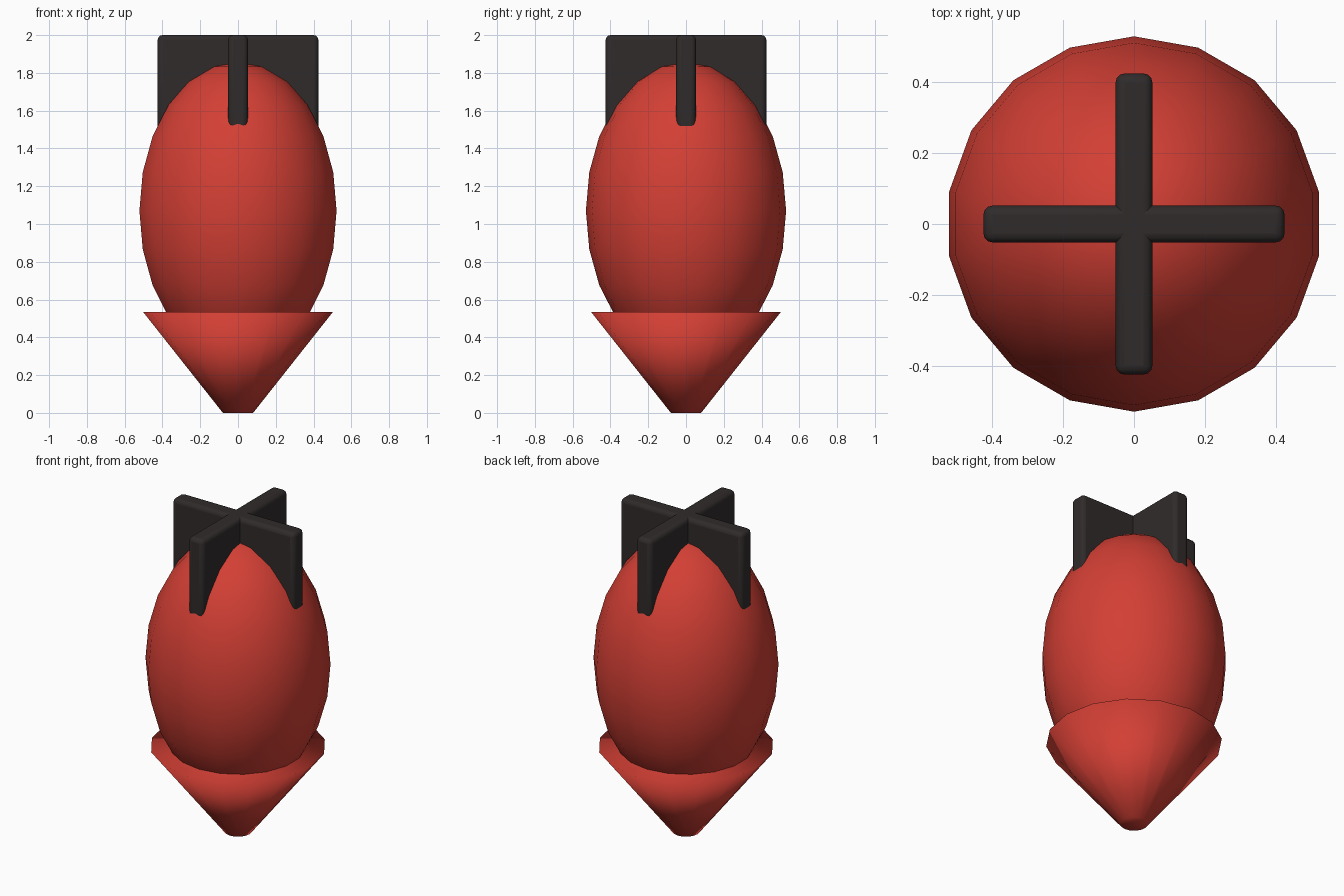
import bpy
import math

if "Cube" in bpy.data.objects:
    bpy.data.objects.remove(bpy.data.objects["Cube"])


def make_material(name, color):
    mat = bpy.data.materials.new(name)
    mat.diffuse_color = color
    mat.use_nodes = True
    mat.node_tree.nodes["Principled BSDF"].inputs["Base Color"].default_value = mat.diffuse_color
    return mat


red = make_material("red_paint", (0.65, 0.05, 0.035, 1))
black = make_material("black_metal", (0.03, 0.024, 0.024, 1))


def finish(name, mat):
    obj = bpy.context.object
    obj.name = name
    obj.data.materials.append(mat)
    return obj


# Egg-shaped body: stretched sphere
bpy.ops.mesh.primitive_uv_sphere_add(segments=18, ring_count=12, radius=1,
                                     location=(0, 0, 1.07))
body = finish("body", red)
body.scale = (0.53, 0.53, 0.79)
bpy.ops.object.transform_apply(location=False, rotation=False, scale=True)
bpy.ops.object.shade_smooth()

# Blunt nose cone below the body
bpy.ops.mesh.primitive_cone_add(vertices=16, radius1=0.08, radius2=0.503,
                                depth=0.535, location=(0, 0, 0.2675))
nose = finish("nose_cone", red)
bpy.ops.object.shade_smooth()

# Two crossed tail fin plates with rounded edges, sunk into the body
for name, angle in (("tail_fin_side", 0), ("tail_fin_front", math.pi / 2)):
    bpy.ops.mesh.primitive_cube_add(size=1, location=(0, 0, 1.7),
                                    rotation=(0, 0, angle))
    fin = finish(name, black)
    fin.scale = (0.85, 0.104, 0.6)
    bpy.ops.object.transform_apply(location=False, rotation=True, scale=True)
    bevel = fin.modifiers.new("rounded_edges", "BEVEL")
    bevel.width = 0.025
    bevel.segments = 3
    bpy.ops.object.shade_smooth_by_angle(angle=math.radians(40))
